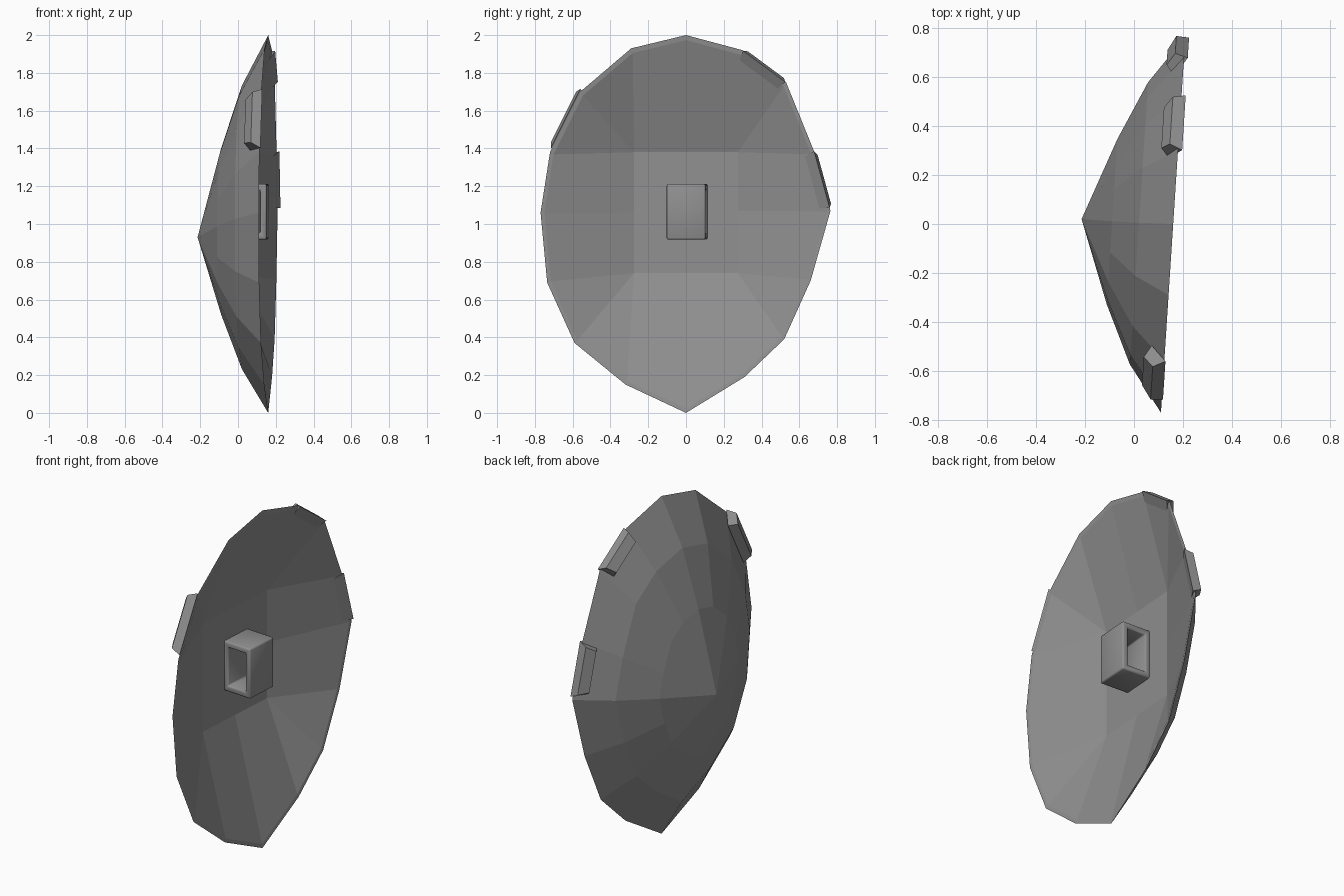
import bpy, bmesh, math
from mathutils import Vector, Matrix

if "Cube" in bpy.data.objects:
    bpy.data.objects.remove(bpy.data.objects["Cube"])

TILT = 0.065                      # whole shield is turned slightly about z
APEX = (0.02, 0.93)
RIM_X = 0.160
RIM = [(0, 2), (.30, 1.92), (.53, 1.75), (.68, 1.38), (.765, 1.07), (.66, .70),
       (.52, .39), (.31, .19), (0, 0), (-.32, .15), (-.59, .37), (-.735, .69),
       (-.77, 1.06), (-.72, 1.38), (-.56, 1.70), (-.29, 1.93)]

# Dark grey for every part
grey = bpy.data.materials.new("dark_grey")
grey.diffuse_color = (.28, .28, .28, 1)
grey.use_nodes = True
grey.node_tree.nodes["Principled BSDF"].inputs["Base Color"].default_value = grey.diffuse_color


def pos(x, y, z):
    return Vector((x + TILT * y, y, z))


def finish(name, bm):
    bmesh.ops.recalc_face_normals(bm, faces=bm.faces[:])
    me = bpy.data.meshes.new(name)
    bm.to_mesh(me)
    bm.free()
    me.materials.append(grey)
    ob = bpy.data.objects.new(name, me)
    bpy.context.collection.objects.link(ob)
    return ob


def scaled(t):
    return [(APEX[0] + (y - APEX[0]) * t, APEX[1] + (z - APEX[1]) * t) for y, z in RIM]


def clamp(v, lo, hi):
    return max(lo, min(hi, v))


# Shield body: pointed dome outside, lip, and a hollow with a flat central panel
bm = bmesh.new()


def ring(pts, x):
    return [bm.verts.new(pos(x, y, z)) for y, z in pts]


panel = [(clamp(y, -.275, .275), clamp(z, .74, 1.38)) for y, z in RIM]
rings = [ring(scaled(.44), -.09), ring(scaled(.75), .02), ring(RIM, RIM_X),
         ring(scaled(.975), RIM_X - .003), ring(panel, -.02)]
n = len(RIM)
for a, b in zip(rings, rings[1:]):
    for i in range(n):
        j = (i + 1) % n
        bm.faces.new((a[i], a[j], b[j], b[i]))
tip = bm.verts.new((-.214, *APEX))
for i in range(0, n, 2):
    bm.faces.new((tip, rings[0][(i + 2) % n], rings[0][i + 1], rings[0][i]))
bm.faces.new(rings[-1])
bmesh.ops.remove_doubles(bm, verts=bm.verts[:], dist=.0005)
finish("shield_body", bm)


# Bevelled plates clamped on the outer side of the rim
def rim_plate(name, i, lift, shift):
    j = (i + 1) % n
    p, q = pos(RIM_X, *RIM[i]), pos(RIM_X, *RIM[j])
    along = (q - p).normalized()
    if along.z < 0:
        along = -along
    out = Vector((0, -along.z, along.y))
    mid = (p + q) / 2
    if out.dot(mid - Vector((0, *APEX))) < 0:
        out = -out
    across = (Vector((.55, 0, 0)) + out * .83).normalized()
    across = (across - along * across.dot(along)).normalized()
    normal = along.cross(across)
    if normal.x > 0:
        normal = -normal
    length = (q - p).length * .97
    bm = bmesh.new()
    bmesh.ops.create_cube(bm, size=1)
    for v in bm.verts:
        inset = .86 if v.co.z > 0 else 1      # raised face is smaller
        if v.co.y < 0:
            inset *= .86                      # inner edge is shorter
        w = .65 if v.co.z > 0 else 1
        v.co = (mid - across * .042 + normal * (lift + v.co.z * .05)
                + along * (v.co.x * length * inset + shift)
                + across * v.co.y * .1 * w)
    finish(name, bm)


rim_plate("rim_plate_upper_right", 1, .01, 0)
rim_plate("rim_plate_right", 3, .012, .01)
rim_plate("rim_plate_upper_left", 13, .025, .018)

# Hand grip: rectangular sleeve open at both sides
bm = bmesh.new()
bmesh.ops.create_cube(bm, size=1)
bmesh.ops.delete(bm, geom=[f for f in bm.faces if abs(f.normal.y) > .5], context='FACES')
rot = Matrix.Rotation(-math.atan(TILT), 3, 'Z')
for v in bm.verts:
    p = Vector((.065 + v.co.x * .185, v.co.y * .205, 1.065 + v.co.z * .295))
    v.co = rot @ p + Vector((0, .01, 0))
grip = finish("hand_grip", bm)
sol = grip.modifiers.new("wall", 'SOLIDIFY')
sol.thickness = .034
sol.offset = -1
sol.use_even_offset = True
bev = grip.modifiers.new("soft_edges", 'BEVEL')
bev.width = .009
bev.segments = 2
bpy.context.view_layer.objects.active = grip
grip.select_set(True)
bpy.ops.object.shade_smooth_by_angle()
